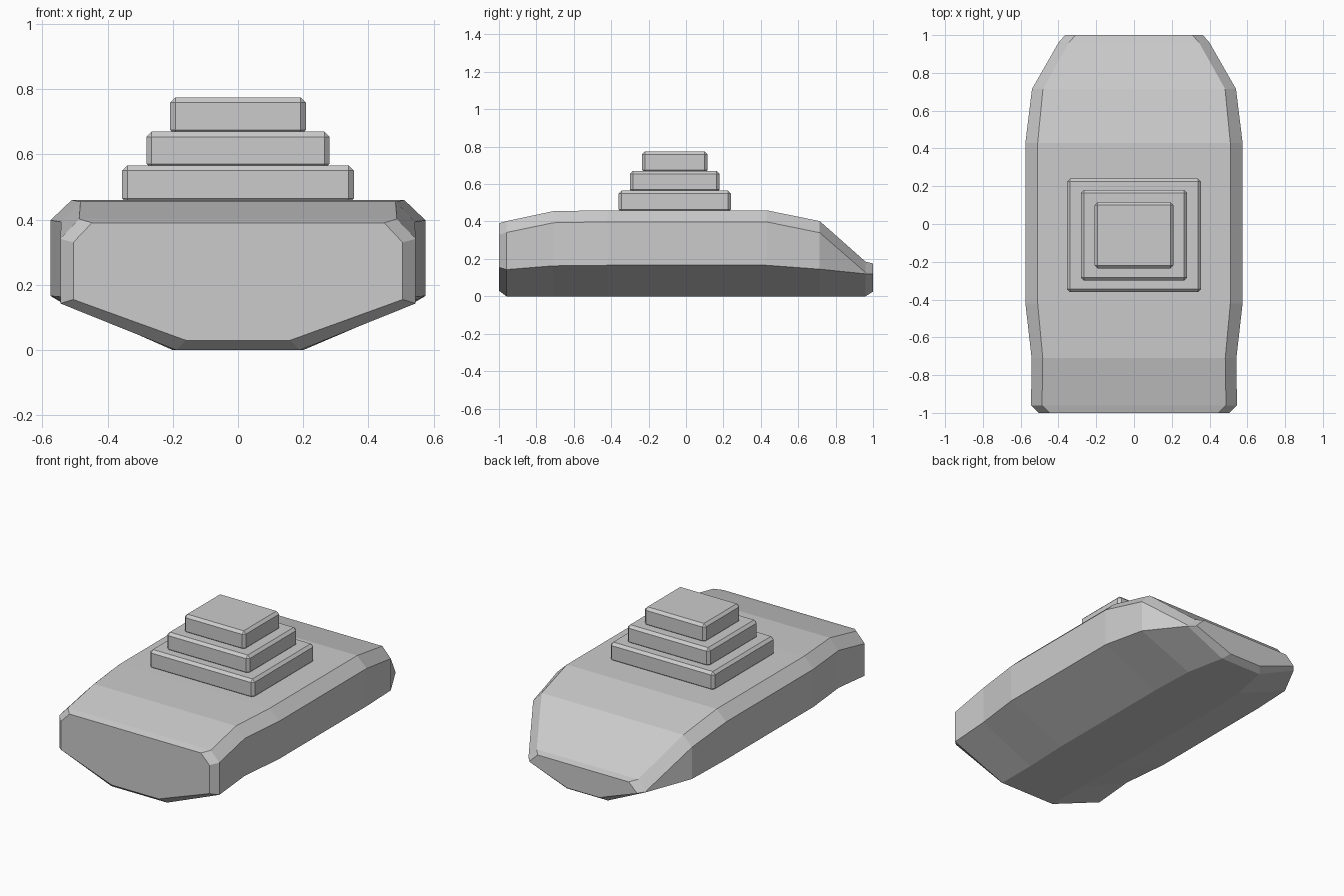
import bpy, bmesh

if "Cube" in bpy.data.objects:
    bpy.data.objects.remove(bpy.data.objects["Cube"])


def make_object(name, bm):
    bmesh.ops.recalc_face_normals(bm, faces=bm.faces[:])
    mesh = bpy.data.meshes.new(name)
    bm.to_mesh(mesh)
    bm.free()
    obj = bpy.data.objects.new(name, mesh)
    bpy.context.collection.objects.link(obj)
    return obj


# Hull sections: y, bottom half width, bottom z, side half width,
# side low z, side high z, top half width, top z
stations = [
    (-1.00, 0.160, 0.030, 0.505, 0.155, 0.330, 0.448, 0.390),
    (-0.96, 0.190, 0.000, 0.545, 0.143, 0.341, 0.487, 0.402),
    (-0.71, 0.190, 0.000, 0.542, 0.163, 0.393, 0.483, 0.455),
    (-0.42, 0.200, 0.000, 0.575, 0.166, 0.398, 0.510, 0.460),
    (0.43, 0.200, 0.000, 0.575, 0.166, 0.398, 0.510, 0.460),
    (0.715, 0.190, 0.000, 0.540, 0.145, 0.340, 0.482, 0.402),
    (0.96, 0.140, 0.000, 0.400, 0.120, 0.127, 0.345, 0.185),
    (1.00, 0.110, 0.025, 0.365, 0.118, 0.122, 0.310, 0.175),
]

# Hull: mirrored octagonal sections lofted along y
bm = bmesh.new()
rings = []
for y, bw, bz, sw, lo, hi, tw, tz in stations:
    half = [(bw, bz), (sw, lo), (sw, hi), (tw, tz)]
    ring = half + [(-x, z) for x, z in reversed(half)]
    rings.append([bm.verts.new((x, y, z)) for x, z in ring])
for a, b in zip(rings, rings[1:]):
    for i in range(8):
        j = (i + 1) % 8
        bm.faces.new((a[i], a[j], b[j], b[i]))
bm.faces.new(rings[0])
bm.faces.new(rings[-1])
make_object("hull", bm)

# Stepped tower: each tier is a bevelled box slightly sunk into the one below
tiers = [
    ("lower_tier", 0.355, -0.36, 0.24, 0.449, 0.566),
    ("middle_tier", 0.281, -0.30, 0.18, 0.555, 0.670),
    ("upper_tier", 0.208, -0.235, 0.116, 0.659, 0.775),
]
for name, hx, y0, y1, z0, z1 in tiers:
    bm = bmesh.new()
    bmesh.ops.create_cube(bm, size=1)
    for v in bm.verts:
        v.co.x *= hx * 2
        v.co.y = y0 if v.co.y < 0 else y1
        v.co.z = z0 if v.co.z < 0 else z1
    tier = make_object(name, bm)
    bevel = tier.modifiers.new("edge_bevel", "BEVEL")
    bevel.width = 0.016
    bevel.segments = 1
